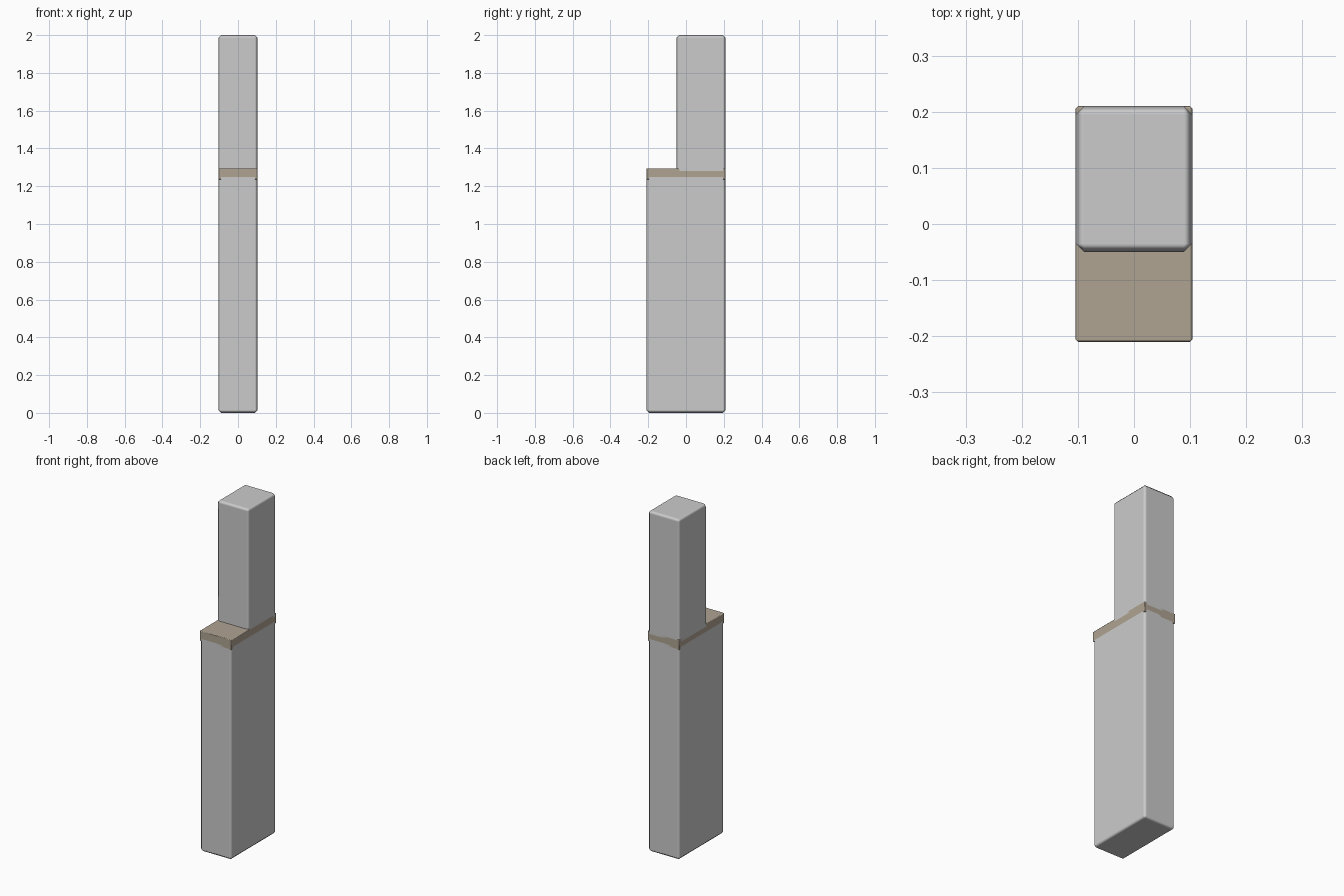
import bpy

if "Cube" in bpy.data.objects:
    bpy.data.objects.remove(bpy.data.objects["Cube"])


def block(name, lo, hi, bevel):
    """Box between two corners with a soft single-step bevel."""
    bpy.ops.mesh.primitive_cube_add(
        size=1, location=[(a + b) / 2 for a, b in zip(lo, hi)])
    obj = bpy.context.object
    obj.name = name
    obj.scale = [b - a for a, b in zip(lo, hi)]
    bpy.ops.object.transform_apply(location=False, rotation=False, scale=True)
    mod = obj.modifiers.new("soft_edges", 'BEVEL')
    mod.width = bevel
    mod.segments = 1
    mod.harden_normals = True
    bpy.ops.object.shade_smooth()
    return obj


W, D = 0.104, 0.21  # half width and half depth

# Wide lower block and the narrower tower set flush with its back
block("lower_block", (-W, -D, 0), (W, D, 1.265), 0.015)
block("upper_block", (-W, -0.05, 1.265), (W, D, 2.0), 0.015)

# Coloured ledge wrapped around the joint
ledge = block("ledge_slab", (-W, -D, 1.235), (W, D, 1.295), 0.004)
mat = bpy.data.materials.new("ledge_brown")
mat.diffuse_color = (0.43, 0.37, 0.29, 1)
mat.use_nodes = True
mat.node_tree.nodes["Principled BSDF"].inputs["Base Color"].default_value = mat.diffuse_color
ledge.data.materials.append(mat)
